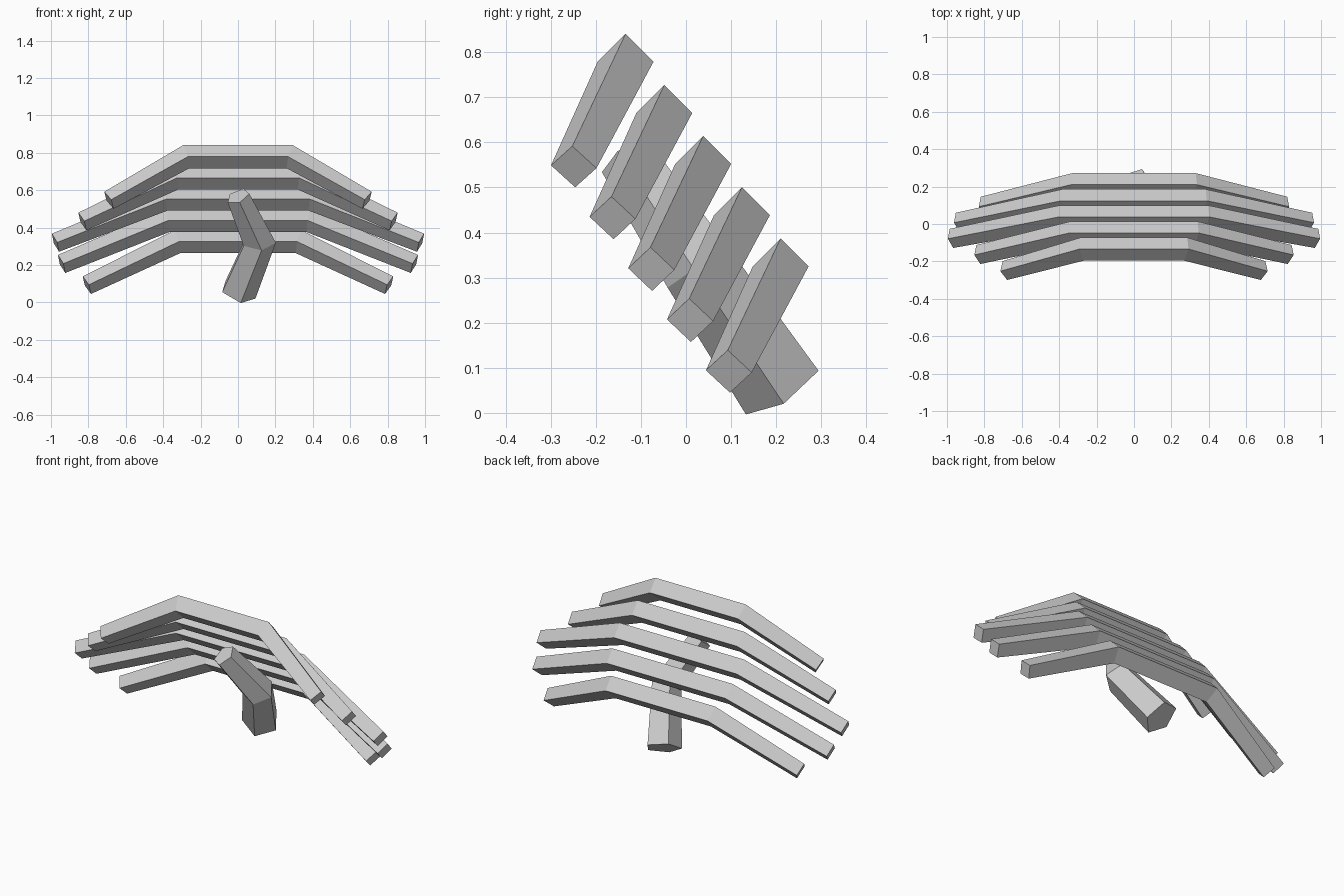
import bpy, math
from mathutils import Vector

if "Cube" in bpy.data.objects:
    bpy.data.objects.remove(bpy.data.objects["Cube"])


def sweep(name, points, radii, sides, ref):
    """Faceted bar along points; mitred corners, first vertex towards ref."""
    pts = [Vector(p) for p in points]
    dirs = [(b - a).normalized() for a, b in zip(pts, pts[1:])]
    u = Vector(ref)
    u = (u - dirs[0] * u.dot(dirs[0])).normalized()
    t = dirs[0]
    verts, faces = [], []
    for i, p in enumerate(pts):
        d_in = dirs[max(i - 1, 0)]
        d_out = dirs[min(i, len(dirs) - 1)]
        # carry the section forward to the incoming direction
        u = t.rotation_difference(d_in) @ u
        t = d_in
        w = t.cross(u)
        m = (d_in + d_out).normalized()
        for k in range(sides):
            a = 2 * math.pi * k / sides
            o = (u * math.cos(a) + w * math.sin(a)) * radii[i]
            verts.append(p + o - t * (o.dot(m) / t.dot(m)))
    for i in range(len(pts) - 1):
        for k in range(sides):
            j = (k + 1) % sides
            a, b = i * sides, (i + 1) * sides
            faces.append((a + k, a + j, b + j, b + k))
    faces.append(tuple(reversed(range(sides))))
    faces.append(tuple(range(len(verts) - sides, len(verts))))
    me = bpy.data.meshes.new(name)
    me.from_pydata([tuple(v) for v in verts], [], faces)
    ob = bpy.data.objects.new(name, me)
    bpy.context.collection.objects.link(ob)
    return ob


# five bent slats stepping down and back
for i, end in enumerate((0.69, 0.832, 0.976, 0.943, 0.808)):
    y, z = -0.134 + 0.086 * i, 0.779 - 0.1135 * i
    bend = end * 0.4
    ye, ze = y - 0.115, z - 0.233
    # diamond section: pick the start corner that lands upright in the middle
    d0 = Vector((end - bend, 0.115, 0.233)).normalized()
    up = Vector((1, 0, 0)).rotation_difference(d0) @ Vector((0, 0, 1))
    sweep(f"slat_{i + 1}",
          [(-end, ye, ze), (-bend, y, z), (bend, y, z), (end, ye, ze)],
          (0.052, 0.062, 0.062, 0.052), 4, up)

# crooked five-sided support behind the slats
sweep("support_post",
      [(0, 0.212, 0.056), (0.112, 0.03, 0.325), (0, -0.13, 0.567)],
      (0.1, 0.086, 0.066), 5, (0.017, -0.083, -0.053))
